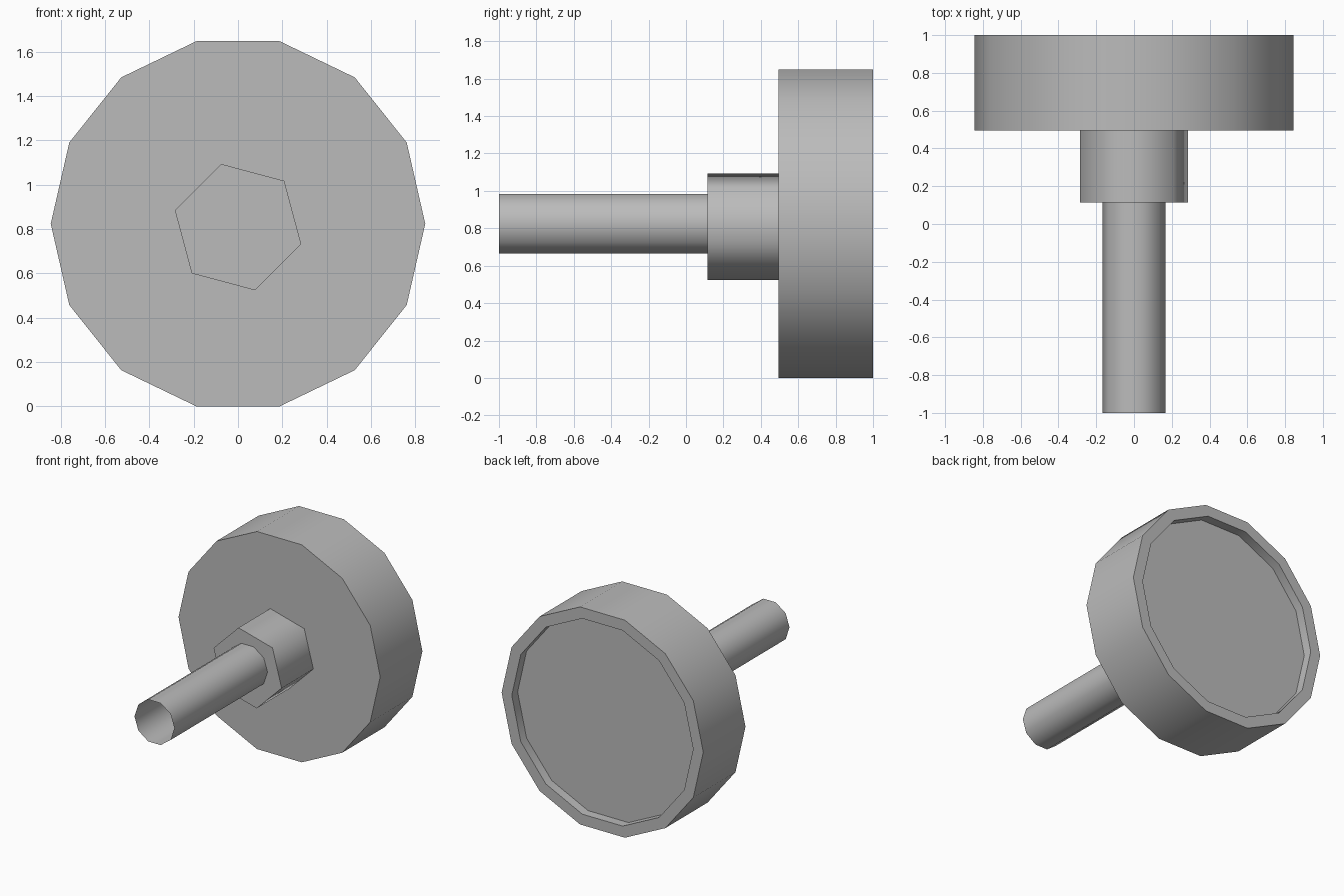
import bpy, bmesh, math

cube = bpy.data.objects.get("Cube")
if cube:
    bpy.data.objects.remove(cube, do_unlink=True)

grey = bpy.data.materials.new("plain grey")
grey.use_nodes = True
colour = (0.5, 0.5, 0.5, 1)
grey.diffuse_color = colour
grey.node_tree.nodes["Principled BSDF"].inputs["Base Color"].default_value = colour


def turned_part(name, sides, profile, z, turn=0, cap_start=False, cap_end=False):
    """Sweep (radius, y) profile points around the y axis at height z."""
    bm = bmesh.new()
    rings = []
    for radius, y in profile:
        angles = [turn + math.tau * i / sides for i in range(sides)]
        rings.append([bm.verts.new((radius * math.cos(a), y, z + radius * math.sin(a)))
                      for a in angles])
    for a, b in zip(rings, rings[1:]):
        for i in range(sides):
            j = (i + 1) % sides
            bm.faces.new((a[i], a[j], b[j], b[i]))
    if cap_start:
        bm.faces.new(rings[0][::-1])
    if cap_end:
        bm.faces.new(rings[-1])
    # Orient the sweep so that its first side band points outwards
    bm.normal_update()
    band = bm.faces[:][0]
    centre = band.calc_center_median()
    if band.normal.x * centre.x + band.normal.z * (centre.z - z) < 0:
        bmesh.ops.reverse_faces(bm, faces=bm.faces[:])
    bmesh.ops.recalc_face_normals(bm, faces=bm.faces[:]) if cap_start and cap_end else None
    mesh = bpy.data.meshes.new(name)
    bm.to_mesh(mesh)
    bm.free()
    mesh.materials.append(grey)
    obj = bpy.data.objects.new(name, mesh)
    bpy.context.collection.objects.link(obj)
    bpy.ops.object.select_all(action="DESELECT")
    obj.select_set(True)
    bpy.context.view_layer.objects.active = obj
    bpy.ops.object.shade_smooth_by_angle(angle=math.radians(65))
    return obj


# Wide disc with a shallow recess inside its back rim
turned_part("disc", 14, [(0.845, 0.495), (0.845, 1), (0.76, 1), (0.76, 0.93)],
            0.824, cap_start=True, cap_end=True)

# Six-sided collar
turned_part("collar", 6, [(0.295, 0.115), (0.295, 0.495)],
            0.809, turn=math.radians(45), cap_start=True, cap_end=True)

# Thin-walled rod, open at the front
turned_part("rod", 10, [(0.167, -1), (0.167, 0.115)], 0.824)
